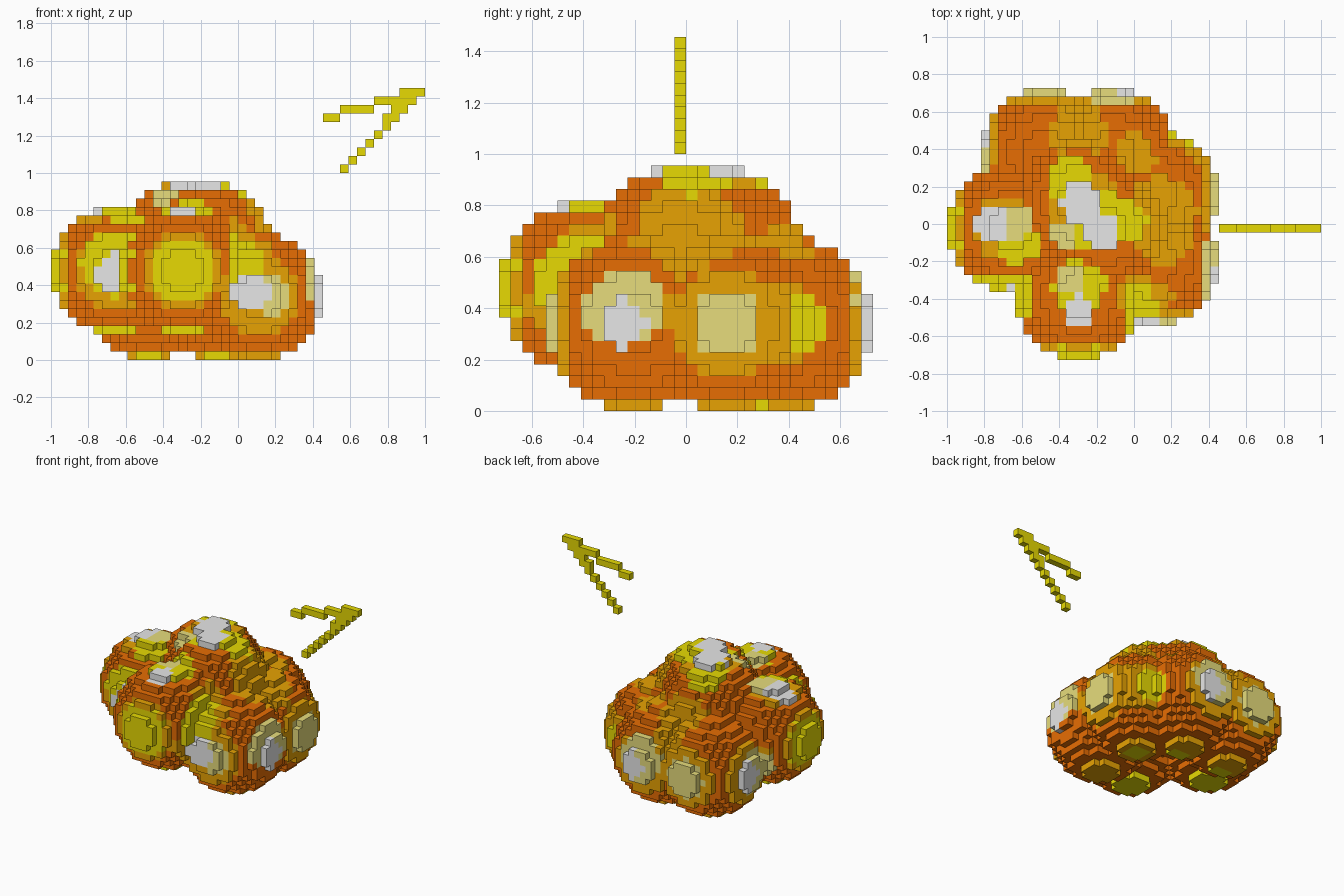
import bpy
import bmesh
from mathutils import Vector

cube = bpy.data.objects.get("Cube")
if cube:
    bpy.data.objects.remove(cube, do_unlink=True)

CELL = 1 / 22                       # edge of one block
ORIGIN = Vector((-1, -16 * CELL, 0))
REACH = 55                          # squared lobe radius in blocks
ORANGE, AMBER, YELLOW, CREAM, WHITE = range(5)


def make_material(name, color):
    mat = bpy.data.materials.new(name)
    mat.use_nodes = True
    mat.diffuse_color = (*color, 1)
    node = next(n for n in mat.node_tree.nodes if n.type == "BSDF_PRINCIPLED")
    node.inputs["Base Color"].default_value = (*color, 1)
    return mat


materials = [
    make_material("flame orange", (0.81, 0.155, 0.001)),
    make_material("amber", (0.8, 0.365, 0.001)),
    make_material("bright yellow", (0.8, 0.7, 0.001)),
    make_material("pale cream", (0.8, 0.72, 0.2)),
    make_material("hot white", (0.8, 0.8, 0.8)),
]


def build_blocks(name, cells, paint):
    """Make the outer skin of a set of blocks, one colour per block."""
    bm = bmesh.new()
    corners = {}

    def corner(key):
        if key not in corners:
            corners[key] = bm.verts.new(ORIGIN + Vector(key) * CELL)
        return corners[key]

    for cell in sorted(cells):
        color = None
        for axis in range(3):
            u, v = (axis + 1) % 3, (axis + 2) % 3
            for side in (0, 1):
                beside = list(cell)
                beside[axis] += 2 * side - 1
                if tuple(beside) in cells:
                    continue
                if color is None:
                    color = paint(cell)
                ring = []
                for du, dv in ((0, 0), (1, 0), (1, 1), (0, 1)):
                    key = list(cell)
                    key[axis] += side
                    key[u] += du
                    key[v] += dv
                    ring.append(corner(tuple(key)))
                face = bm.faces.new(ring if side else ring[::-1])
                face.material_index = color
    mesh = bpy.data.meshes.new(name)
    bm.to_mesh(mesh)
    bm.free()
    for mat in materials:
        mesh.materials.append(mat)
    obj = bpy.data.objects.new(name, mesh)
    bpy.context.collection.objects.link(obj)
    return obj


# Heat patches on the cloud: middle in blocks, then radius
warm = [
    (11, 24, 0, 2.6), (19, 24, 0, 2.6), (24, 19, 0, 2.6), (24, 11, 0, 2.6),  # undersides
    (24, 4, 7, 4.9), (21, 8, 13, 3.3),                                       # front right valley
    (31, 19, 7, 5), (28, 24, 7, 4), (30, 15, 8, 2.2),                        # flank
    (25, 16, 15, 5.3), (22, 24, 14, 2.6),                                    # shoulder
    (15, 25, 13, 4), (15, 29, 9, 3.8),                                       # back valley
    (11, 31, 7, 4.4), (19, 31, 7, 4.4), (4, 24, 7, 4.4),
    (0, 15, 10, 4.7), (7, 8, 10, 5.2), (6, 15, 17, 3.9),
    (15, 0, 10, 5), (22, 7, 10, 4.5), (10, 8, 10, 4.2), (16, 17, 20, 4.8),
]
bright = [
    (7, 8, 11, 4.2), (0, 15, 10, 4), (15, 0, 10, 4), (21, 6, 11, 3.7),
    (9, 6, 10, 3), (15, 8, 17, 3.3), (26, 25, 7, 2.7), (17, 16, 20, 4.1),
    (21, 16, 19, 2.3), (14, 21, 19, 3), (8, 13, 17, 2.6), (15, 7, 3, 2.6),
    (7, 15, 3, 2.6), (11, 22, 0, 1.5), (19, 22, 0, 1.5), (24, 19, 0, 1.5),
]
pale = [
    (7, 15.6, 17, 2.5), (14, 9, 17, 2), (13, 14, 19, 2), (11, 31, 7, 3.3),
    (4, 23, 7, 3.4), (19, 31, 8, 3.4), (31, 19, 7, 3.1), (31, 10, 8.6, 3.7),
    (25.5, 4, 7, 2.4),
]
hot = [
    (4.8, 15.5, 17, 2.2), (7, 8, 9.6, 2.4), (15, 5, 17, 2.2), (15.2, 18, 20, 2.4),
    (17.5, 14.6, 20, 2.2), (23, 4, 7.5, 2.1), (31, 10, 7, 2.2), (20, 31, 7, 2.2),
    (4, 25, 7, 2.2),
]


def cloud_color(cell):
    point = Vector(cell)
    for color, patches in ((WHITE, hot), (CREAM, pale), (YELLOW, bright), (AMBER, warm)):
        for *middle, radius in patches:
            if (point - Vector(middle)).length < radius:
                return color
    return ORANGE


# Cloud: every block that lies within one of the round lobes
lobes = {
    "left": (7, 15, 10), "front": (15, 7, 10),
    "top_back": (15, 18, 13), "top_front": (18, 15, 13),
    "rear_one": (11, 24, 7), "rear_two": (19, 24, 7),
    "side_one": (24, 19, 7), "side_two": (24, 11, 7),
}
cloud = set()
span = range(-7, 8)
for x, y, z in lobes.values():
    for dx in span:
        for dy in span:
            for dz in span:
                if dx * dx + dy * dy + dz * dz <= REACH:
                    cloud.add((x + dx, y + dy, z + dz))
build_blocks("fire_cloud", cloud, cloud_color)

# Thin bolt: a stepped arm and a diagonal arm meeting at the point
bolt = set()
for first, last, level in ((32, 33, 28), (34, 37, 29), (38, 42, 30), (41, 43, 31),
                           (39, 40, 28), (40, 41, 29)):
    bolt.update((x, 15, level) for x in range(first, last + 1))
bolt.update((34 + step, 15, 22 + step) for step in range(6))
build_blocks("spark_bolt", bolt, lambda cell: YELLOW)
